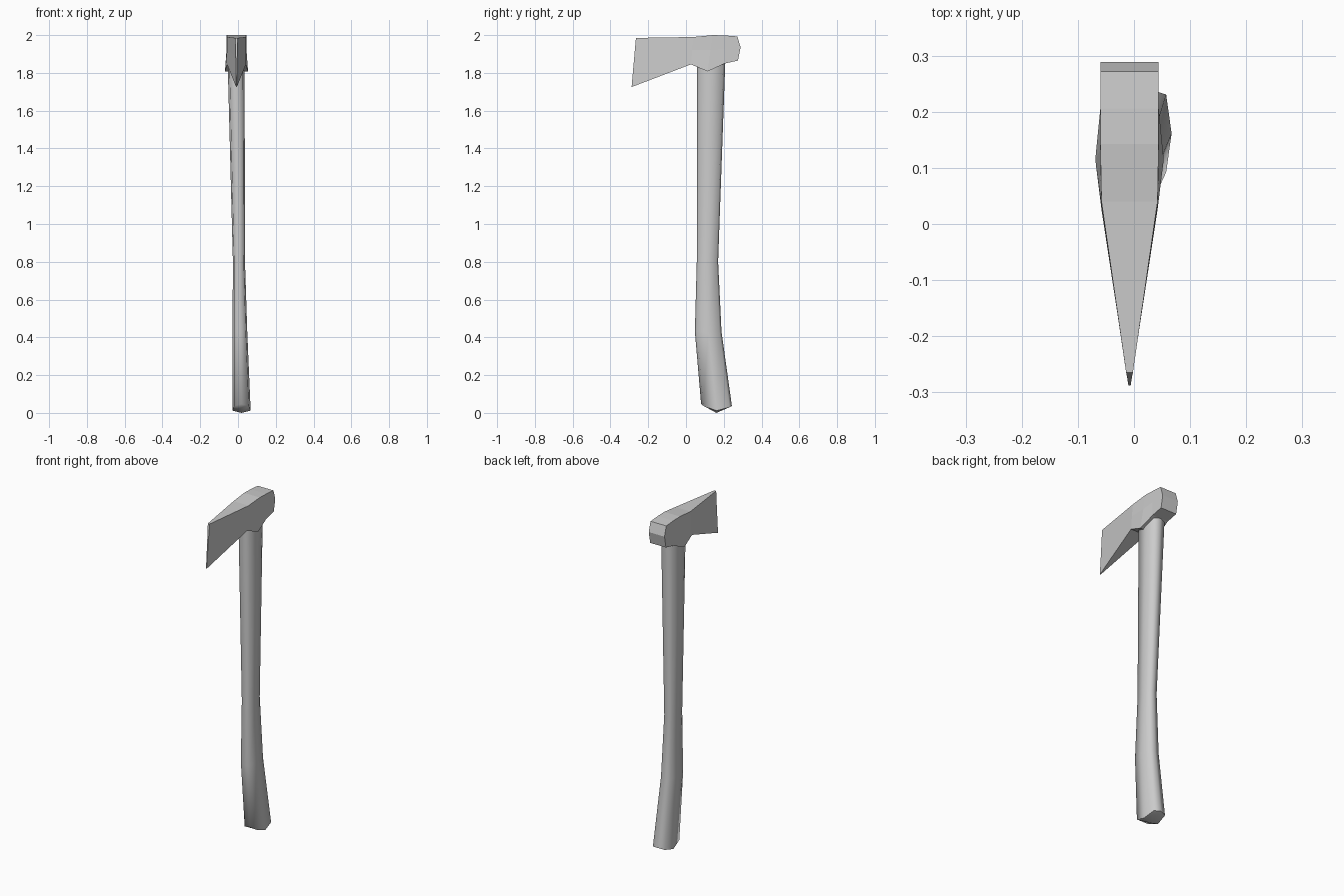
import bpy, bmesh

if "Cube" in bpy.data.objects:
    bpy.data.objects.remove(bpy.data.objects["Cube"])


def loft(name, rings, start_tip=None, end_caps=()):
    """Skin a list of equal-length rings; close ends with a tip fan or listed faces."""
    bm = bmesh.new()
    loops = [[bm.verts.new(p) for p in ring] for ring in rings]
    n = len(loops[0])
    for a, b in zip(loops, loops[1:]):
        for i in range(n):
            j = (i + 1) % n
            bm.faces.new((a[i], a[j], b[j], b[i]))
    if start_tip:
        tip = bm.verts.new(start_tip)
        for i in range(n):
            bm.faces.new((tip, loops[0][(i + 1) % n], loops[0][i]))
    for ring, idx in end_caps:
        bm.faces.new([loops[ring][i] for i in idx])
    bmesh.ops.recalc_face_normals(bm, faces=bm.faces)
    mesh = bpy.data.meshes.new(name)
    bm.to_mesh(mesh)
    bm.free()
    obj = bpy.data.objects.new(name, mesh)
    bpy.context.collection.objects.link(obj)
    return obj


# Handle: boxy octagon cross-section swept up a gently curved path
SECTION = [(1, 0), (.8, .85), (0, 1), (-.8, .85),
           (-1, 0), (-.8, -.85), (0, -1), (.8, -.85)]


def handle_ring(z, x0, x1, y0, y1, tilt=None):
    ring = []
    for u, v in SECTION:
        drop = 0
        if tilt:  # heel: sides sit lower than front and back
            drop = v * v * (tilt[0] if v > 0 else tilt[1])
        ring.append(((x0 + x1) / 2 + u * (x1 - x0) / 2,
                     (y0 + y1) / 2 + v * (y1 - y0) / 2, z + drop))
    return ring


handle = loft("handle", [
    handle_ring(.012, -.030, .067, .080, .243, (.025, .035)),
    handle_ring(.43, -.029, .049, .047, .188),
    handle_ring(.80, -.027, .037, .057, .170),
    handle_ring(1.83, -.054, .035, .058, .207),
    handle_ring(1.90, -.054, .035, .058, .207),
], start_tip=(.018, .161, 0), end_caps=[(4, range(8))])

# Axe head: mirrored columns from cutting edge to poll,
# each column listing (y, z, half width) at top, middle and bottom
CENTRE = -.008
COLUMNS = [
    [(-.265, 1.985, .006), (-.274, 1.885, .004), (-.288, 1.725, .002)],
    [(.040, 1.990, .050), (.033, 1.920, .050), (.026, 1.845, .050)],
    [(.143, 2.000, .052), (.130, 1.920, .053), (.115, 1.808, .061)],
    [(.206, 1.998, .052), (.206, 1.930, .052), (.206, 1.850, .052)],
    [(.272, 1.993, .052), (.289, 1.935, .052), (.275, 1.865, .052)],
]
head = loft("axe_head", [
    [(CENTRE - w, y, z) for y, z, w in col] +
    [(CENTRE + w, y, z) for y, z, w in reversed(col)]
    for col in COLUMNS
], end_caps=[(r, f) for r in (0, 4) for f in ((0, 1, 4, 5), (1, 2, 3, 4))])

# Smooth handle, faceted head
bpy.context.view_layer.objects.active = handle
handle.select_set(True)
bpy.ops.object.shade_smooth_by_angle(angle=1.25)
